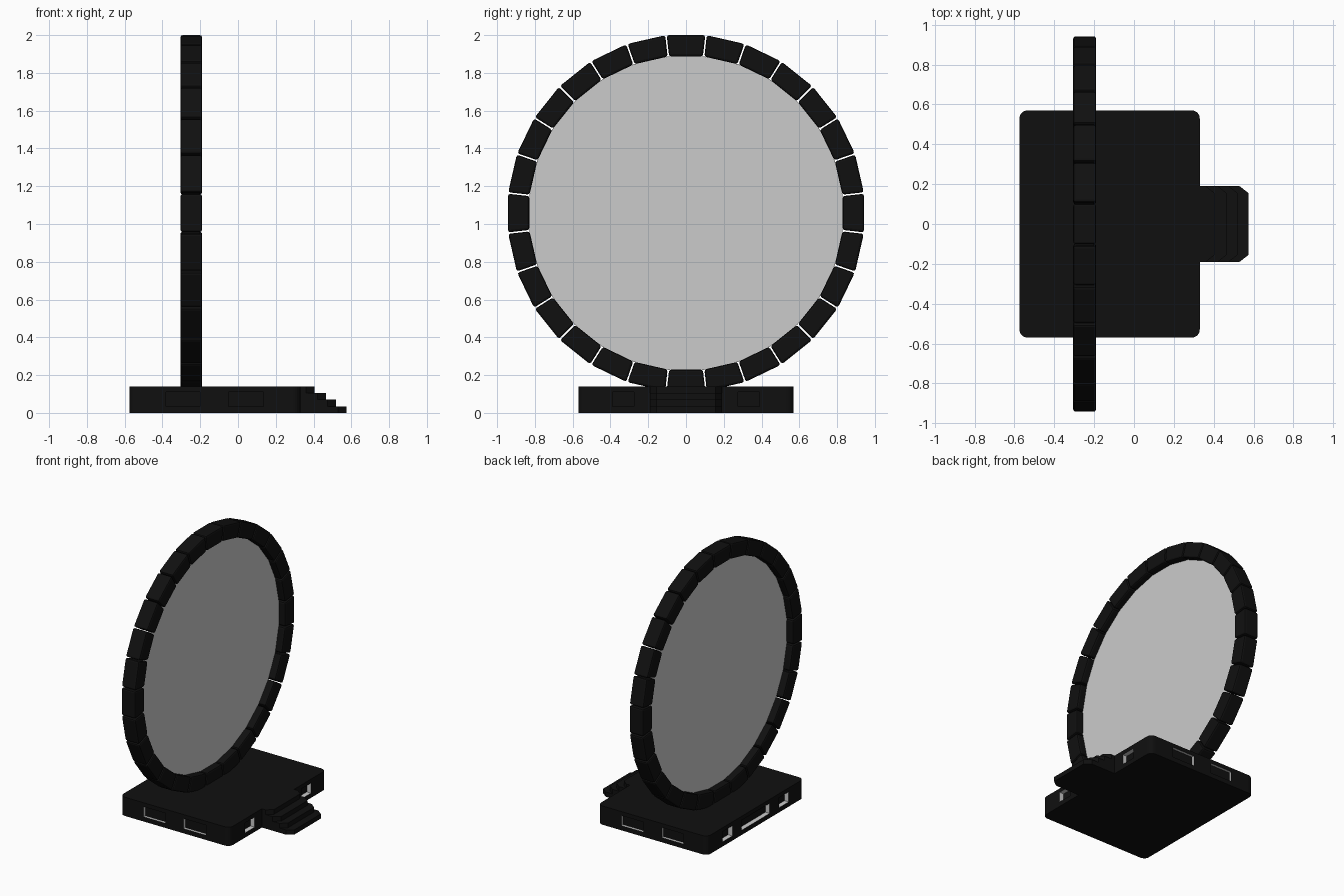
import bpy, bmesh, math
from mathutils import Matrix, Vector

if "Cube" in bpy.data.objects:
    bpy.data.objects.remove(bpy.data.objects["Cube"])

black = bpy.data.materials.new("black")
black.diffuse_color = (0.005, 0.005, 0.005, 1)
black.use_nodes = True
black.node_tree.nodes["Principled BSDF"].inputs["Base Color"].default_value = black.diffuse_color
grey = bpy.data.materials.new("light_grey")
grey.diffuse_color = (0.6, 0.6, 0.6, 1)
grey.use_nodes = True
grey.node_tree.nodes["Principled BSDF"].inputs["Base Color"].default_value = grey.diffuse_color

SEGMENTS, RING_X, RING_Z = 28, -0.2475, 1.058
R_IN, R_OUT, RING_W = 0.829, 0.942, 0.115


def finish(name, bm, mats):
    bmesh.ops.recalc_face_normals(bm, faces=bm.faces)
    me = bpy.data.meshes.new(name)
    bm.to_mesh(me)
    bm.free()
    for m in mats:
        me.materials.append(m)
    ob = bpy.data.objects.new(name, me)
    bpy.context.collection.objects.link(ob)
    return ob


def prism(bm, outline, direction):
    """Extrude a closed outline of 3D points along a direction."""
    face = bm.faces.new([bm.verts.new(p) for p in outline])
    out = bmesh.ops.extrude_face_region(bm, geom=[face])
    verts = [v for v in out["geom"] if isinstance(v, bmesh.types.BMVert)]
    bmesh.ops.translate(bm, verts=verts, vec=direction)


def apply_mods(ob):
    bpy.context.view_layer.update()
    me = bpy.data.meshes.new_from_object(ob.evaluated_get(bpy.context.evaluated_depsgraph_get()))
    ob.modifiers.clear()
    ob.data = me


# ring of tapered, bevelled blocks separated by narrow gaps
t = math.tan(math.pi / SEGMENTS)
gap = 0.004
bm = bmesh.new()
x0 = -RING_W / 2
for i in range(SEGMENTS):
    rot = Matrix.Rotation(2 * math.pi * i / SEGMENTS, 4, 'X')
    pts = [(x0, -(R_IN * t - gap), R_IN), (x0, R_IN * t - gap, R_IN),
           (x0, R_OUT * t - gap, R_OUT), (x0, -(R_OUT * t - gap), R_OUT)]
    prism(bm, [rot @ Vector(p) for p in pts], (RING_W, 0, 0))
ring = finish("ring_blocks", bm, [black])
ring.location = (RING_X, 0, RING_Z)
bev = ring.modifiers.new("bevel", 'BEVEL')
bev.width, bev.segments = 0.012, 2

# flat panel filling the ring
bm = bmesh.new()
bmesh.ops.create_cone(bm, cap_ends=True, segments=SEGMENTS, radius1=0.835, radius2=0.835, depth=0.008,
                      matrix=Matrix.Rotation(math.pi / SEGMENTS, 4, 'X') @ Matrix.Rotation(math.pi / 2, 4, 'Y'))
panel = finish("ring_panel", bm, [])
# line the panel corners up with the block gaps
panel.location = (RING_X, 0, RING_Z)

# base slab with rounded vertical corners
BX0, BX1, BY, BH, CR = -0.575, 0.33, 0.57, 0.14, 0.04
bm = bmesh.new()
outline = []
for cx, cy, a0 in ((BX1 - CR, BY - CR, 0), (BX0 + CR, BY - CR, 90),
                   (BX0 + CR, -BY + CR, 180), (BX1 - CR, -BY + CR, 270)):
    for k in range(6):
        a = math.radians(a0 + 18 * k)
        outline.append((cx + CR * math.cos(a), cy + CR * math.sin(a), 0))
prism(bm, outline, (0, 0, BH))
base = finish("base", bm, [black, grey])

# recessed windows: pale side walls, dark back
Z0, Z1 = 0.035, 0.11
bm = bmesh.new()


def window(x0, x1, y0, y1, axis):
    start = len(bm.faces)
    prism(bm, [(x0, y0, Z0), (x1, y0, Z0), (x1, y1, Z0), (x0, y1, Z0)], (0, 0, Z1 - Z0))
    bm.faces.ensure_lookup_table()
    for f in bm.faces[start:]:
        f.normal_update()
        f.material_index = 0 if abs(f.normal[axis]) > 0.5 else 1


DX, DY = 0.035, 0.02
for s in (-1, 1):
    for a, b in ((-0.38, -0.2), (-0.05, 0.135)):
        window(a, b, *sorted((s * (BY - DY), s * (BY + 0.05))), 1)
    y0, y1 = sorted((s * 0.275, s * 0.39))
    window(BX1 - DX, BX1 + 0.05, y0, y1, 0)
    window(BX0 - 0.05, BX0 + DX, y0, y1, 0)
window(BX0 - 0.05, BX0 + DX, -0.165, 0.165, 0)
cutter = finish("window_cutter", bm, [black, grey])
cutter.hide_render = True
boo = base.modifiers.new("windows", 'BOOLEAN')
boo.operation, boo.solver, boo.object = 'DIFFERENCE', 'EXACT', cutter
apply_mods(base)
bpy.data.objects.remove(cutter)

# entry stairs: four treads with clipped front corners
bm = bmesh.new()
SW, C = 0.19, 0.035
for k, xe in enumerate((0.575, 0.52, 0.465, 0.405)):
    pts = [(BX1 - 0.005, -SW), (xe - 0.045, -SW), (xe, -SW + C),
           (xe, SW - C), (xe - 0.045, SW), (BX1 - 0.005, SW)]
    prism(bm, [(x, y, 0.035 * k) for x, y in pts], (0, 0, 0.035))
finish("stairs", bm, [black])
